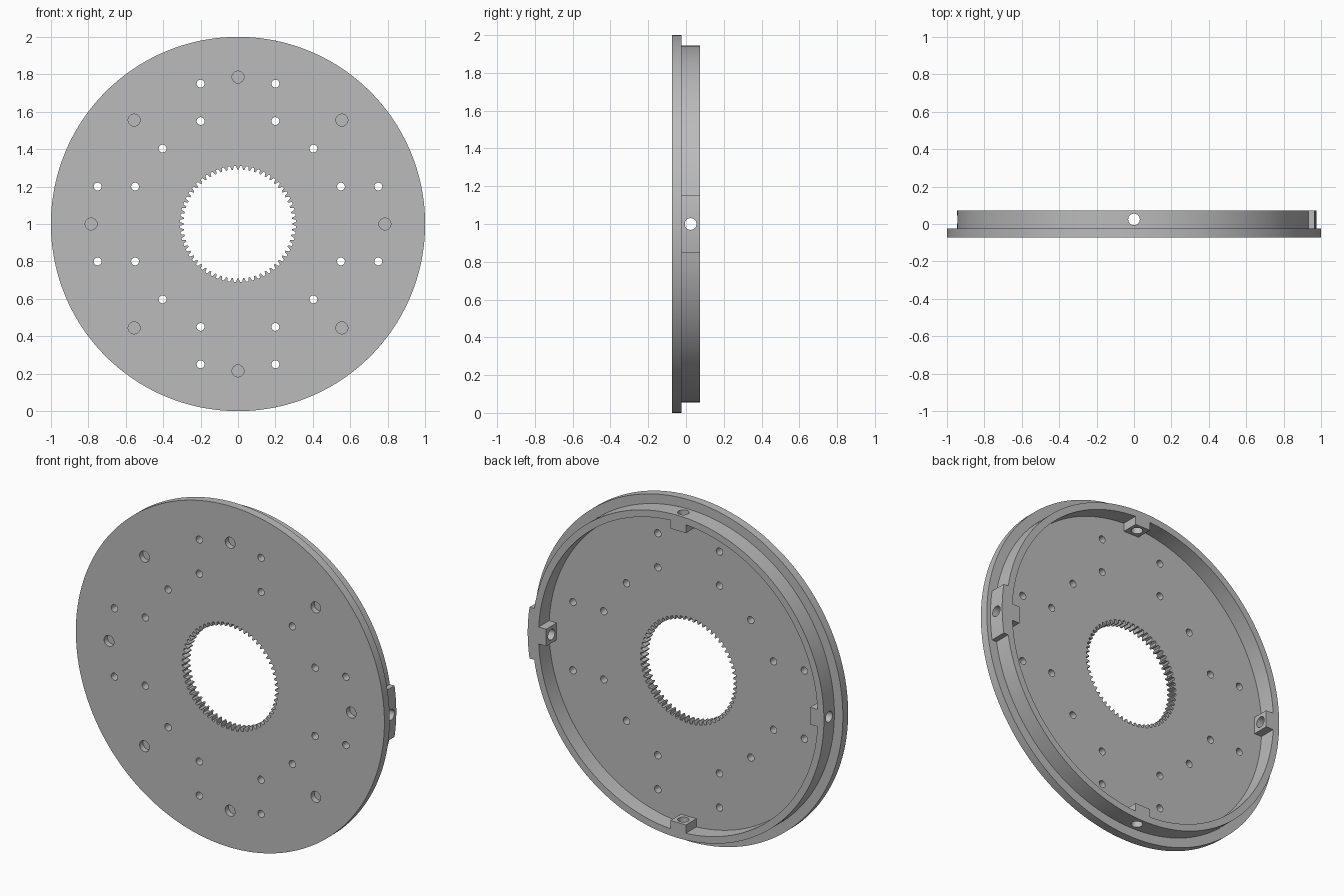
import bpy, bmesh, math
from math import sin, cos, pi, asin
from mathutils import Matrix

if "Cube" in bpy.data.objects:
    bpy.data.objects.remove(bpy.data.objects["Cube"], do_unlink=True)

FRONT, STEP, BACK = -0.073, -0.024, 0.073   # depths of plate front, plate back, rim back
CZ = 1.0                                    # height of the disc centre

grey = bpy.data.materials.new("plain grey")
grey.use_nodes = True
grey.diffuse_color = (0.5, 0.5, 0.5, 1)
grey.node_tree.nodes["Principled BSDF"].inputs["Base Color"].default_value = (0.5, 0.5, 0.5, 1)


def arc(r, a0, a1, n):
    return [(r * cos(a0 + (a1 - a0) * i / n), r * sin(a0 + (a1 - a0) * i / n)) for i in range(n + 1)]


def circle(r, n, x=0, z=0):
    return [(x + px, z + pz) for px, pz in arc(r, 0, 2 * pi, n)[:-1]]


def to_object(name, bm):
    bmesh.ops.recalc_face_normals(bm, faces=bm.faces)
    mesh = bpy.data.meshes.new(name)
    bm.to_mesh(mesh)
    bm.free()
    mesh.materials.append(grey)
    obj = bpy.data.objects.new(name, mesh)
    bpy.context.collection.objects.link(obj)
    return obj


def prisms(name, outlines, y0, y1):
    """Extrude x-z outlines along y into one object."""
    bm = bmesh.new()
    for pts in outlines:
        face = bm.faces.new([bm.verts.new((x, y0, CZ + z)) for x, z in pts])
        new = bmesh.ops.extrude_face_region(bm, geom=[face], use_keep_orig=True)["geom"]
        verts = [v for v in new if isinstance(v, bmesh.types.BMVert)]
        bmesh.ops.translate(bm, verts=verts, vec=(0, y1 - y0, 0))
    return to_object(name, bm)


def cut(target, cutter):
    cutter.hide_render = True
    mod = target.modifiers.new("cut", 'BOOLEAN')
    mod.operation, mod.solver, mod.object = 'DIFFERENCE', 'EXACT', cutter
    bpy.context.view_layer.objects.active = target
    bpy.ops.object.modifier_apply(modifier=mod.name)
    bpy.data.objects.remove(cutter, do_unlink=True)


# Face plate
plate = prisms("face_plate", [circle(1.0, 160)], FRONT, STEP)

# Toothed centre opening
TEETH = 60
gear = []
for i in range(TEETH):
    for r, t in ((0.291, -0.12), (0.291, 0.12), (0.311, 0.32), (0.311, 0.68)):
        a = 2 * pi * (i + t) / TEETH + pi / 2
        gear.append((r * cos(a), r * sin(a)))
cut(plate, prisms("gear_cutter", [gear], -0.2, 0.2))

# Small through holes, mirrored to all quadrants
spots = [(0.2, 0.75), (0.75, 0.2), (0.2, 0.55), (0.55, 0.2), (0.403, 0.403)]
holes = [circle(0.021, 24, sx * x, sz * z) for x, z in spots for sx in (1, -1) for sz in (1, -1)]
cut(plate, prisms("hole_cutter", holes, -0.2, 0.2))

# Blind holes in the front
blind = [circle(0.032, 32, x, z) for x, z in circle(0.785, 8)]
cut(plate, prisms("blind_cutter", blind, -0.2, FRONT + 0.032))

# Rim with a raised pad on its left side
R, PAD, IN = 0.945, 0.975, 0.905
a_pad, a_rim = asin(0.15 / PAD), asin(0.15 / R)
outer = arc(PAD, -a_pad, a_pad, 12) + arc(R, a_rim, 2 * pi - a_rim, 144)
rim = prisms("rim", [outer], STEP, BACK)

# Rim bore, leaving four square lugs
a_lug = asin(0.05 / IN)
inner = []
for q in range(4):
    side = [(0.855, -0.05), (0.855, 0.05)] + arc(IN, a_lug, pi / 2 - a_lug, 36)
    c, s = cos(q * pi / 2), sin(q * pi / 2)
    inner += [(c * x - s * z, s * x + c * z) for x, z in side]
cut(rim, prisms("bore_cutter", [inner], -0.2, 0.2))

# Cross holes through the rim and lugs
for axis in ('X', 'Y'):
    bm = bmesh.new()
    turn = Matrix.Rotation(pi / 2, 4, 'Y') if axis == 'X' else Matrix.Identity(4)
    bmesh.ops.create_cone(bm, cap_ends=True, segments=32, radius1=0.031, radius2=0.031, depth=2.4,
                          matrix=Matrix.Translation((0, (STEP + BACK) / 2, CZ)) @ turn)
    cut(rim, to_object("cross_cutter", bm))

# Smooth curved walls, crisp edges
bpy.ops.object.select_all(action='DESELECT')
for obj in (plate, rim):
    obj.select_set(True)
bpy.context.view_layer.objects.active = plate
bpy.ops.object.shade_smooth_by_angle(angle=math.radians(25))
